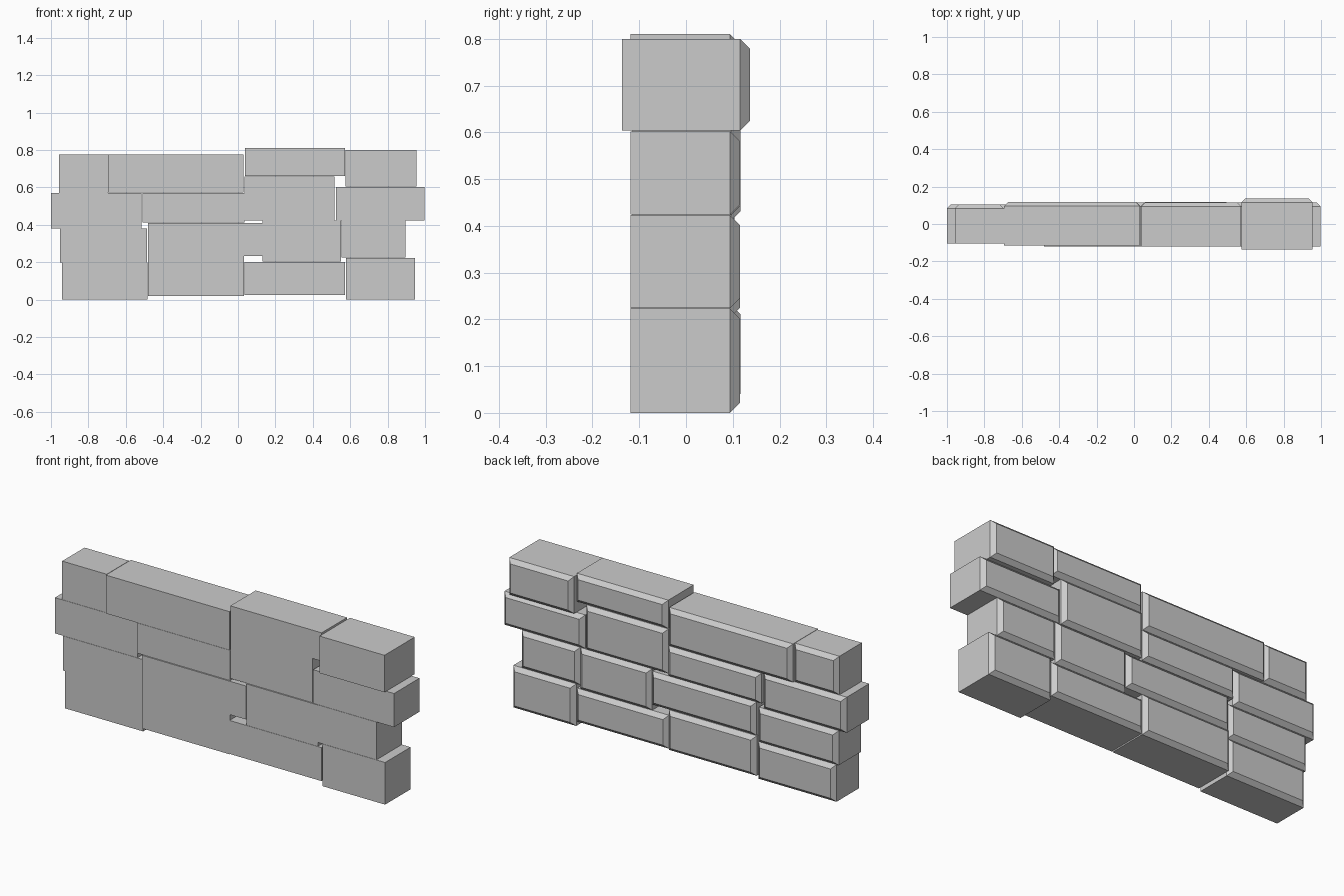
import bpy, bmesh

if "Cube" in bpy.data.objects:
    bpy.data.objects.remove(bpy.data.objects["Cube"])

CHAMFER = 0.021


def block(name, x0, x1, z0, z1, y0, y1):
    """Stone block with a flat front and chamfered edges round its back face."""
    bm = bmesh.new()
    bmesh.ops.create_cube(bm, size=1)
    for v in bm.verts:
        v.co = (x1 if v.co.x > 0 else x0,
                y1 if v.co.y > 0 else y0,
                z1 if v.co.z > 0 else z0)
    back_edges = [e for e in bm.edges if all(abs(v.co.y - y1) < 1e-5 for v in e.verts)]
    bmesh.ops.bevel(bm, geom=back_edges, offset=CHAMFER, segments=1,
                    profile=0.5, affect='EDGES')
    bmesh.ops.recalc_face_normals(bm, faces=bm.faces[:])
    mesh = bpy.data.meshes.new(name)
    bm.to_mesh(mesh)
    bm.free()
    bpy.context.collection.objects.link(bpy.data.objects.new(name, mesh))


# Depth ranges (front y, back y)
THIN, MID, FULL, DEEP = (-0.104, 0.104), (-0.114, 0.117), (-0.119, 0.115), (-0.137, 0.137)

# Courses from the ground up: x0, x1, z0, z1, depth
courses = [
    [(-0.94, -0.483, 0.0, 0.197, THIN), (-0.482, 0.032, 0.02, 0.232, MID),
     (0.034, 0.572, 0.025, 0.202, FULL), (0.577, 0.945, 0.0, 0.223, FULL)],
    [(-0.953, -0.486, 0.197, 0.38, THIN), (-0.48, 0.13, 0.233, 0.41, FULL),
     (0.132, 0.551, 0.203, 0.422, FULL), (0.553, 0.895, 0.224, 0.423, FULL)],
    [(-1.0, -0.516, 0.381, 0.57, THIN), (-0.51, 0.034, 0.411, 0.571, MID),
     (0.036, 0.516, 0.423, 0.659, MID), (0.524, 0.997, 0.424, 0.602, FULL)],
    [(-0.957, -0.696, 0.571, 0.775, THIN), (-0.694, 0.03, 0.572, 0.775, MID),
     (0.038, 0.573, 0.66, 0.81, FULL), (0.574, 0.954, 0.604, 0.80, DEEP)],
]

for row, course in enumerate(courses, 1):
    for col, (x0, x1, z0, z1, depth) in enumerate(course, 1):
        block(f"stone_block_row{row}_{col}", x0, x1, z0, z1, *depth)
